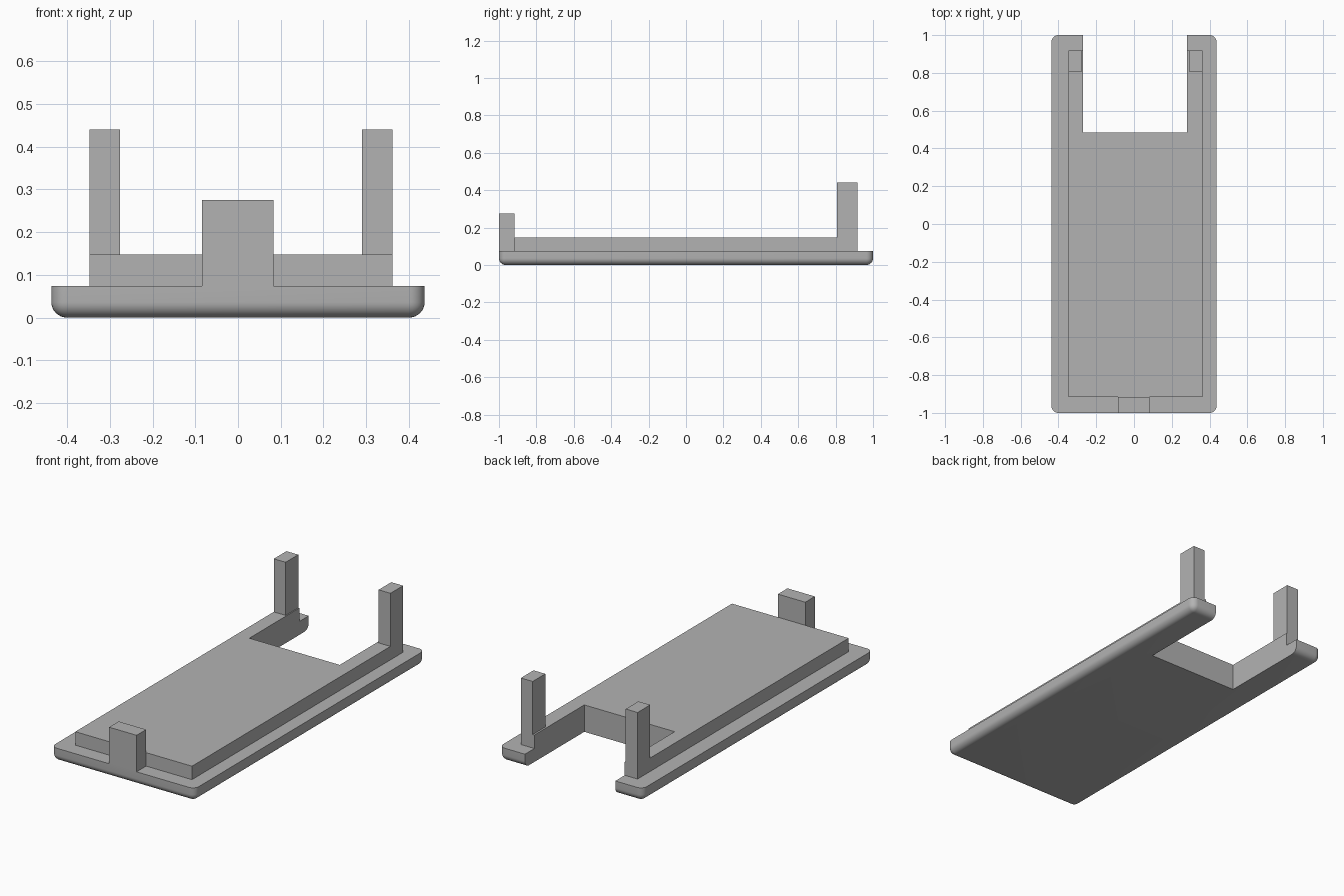
import bpy
import bmesh
from mathutils import Vector

cube = bpy.data.objects.get("Cube")
if cube:
    bpy.data.objects.remove(cube, do_unlink=True)

grey = bpy.data.materials.new("plain grey")
grey.use_nodes = True
colour = (0.45, 0.45, 0.45, 1)
grey.diffuse_color = colour
grey.node_tree.nodes["Principled BSDF"].inputs["Base Color"].default_value = colour

BASE_TOP, SLAB_TOP, POST_TOP, TAB_TOP = 0.074, 0.148, 0.44, 0.275
SLAB_L, SLAB_R, SLAB_FRONT, SLAB_BACK = -0.348, 0.362, -0.917, 0.918
NOTCH_L, NOTCH_R, NOTCH_Y = -0.27, 0.28, 0.484


def block(name, low, high, radius=0):
    """Box between two corners; a radius rounds its sides and underside."""
    low, high = Vector(low), Vector(high)
    bm = bmesh.new()
    bmesh.ops.create_cube(bm, size=1)
    for v in bm.verts:
        v.co = [(a + b) / 2 + c * (b - a) for a, b, c in zip(low, high, v.co)]
    if radius:
        edges = [e for e in bm.edges if min(v.co.z for v in e.verts) < low.z + 1e-5]
        bmesh.ops.bevel(bm, geom=edges, offset=radius, segments=8,
                        profile=0.5, affect='EDGES', clamp_overlap=True)
    mesh = bpy.data.meshes.new(name)
    bm.to_mesh(mesh)
    bm.free()
    mesh.materials.append(grey)
    obj = bpy.data.objects.new(name, mesh)
    bpy.context.collection.objects.link(obj)
    return obj


# Base with rounded underside, and the raised slab on it
base = block("base_plate", (-0.437, -1, 0), (0.437, 1, BASE_TOP), 0.036)
slab = block("raised_slab", (SLAB_L, SLAB_FRONT, BASE_TOP),
             (SLAB_R, SLAB_BACK, SLAB_TOP))

# Rear notch through both plates
cutter = block("notch_cutter", (NOTCH_L, NOTCH_Y, -0.1), (NOTCH_R, 1.1, 0.3))
cutter.hide_render = True
for obj in (base, slab):
    cut = obj.modifiers.new("notch", 'BOOLEAN')
    cut.operation = 'DIFFERENCE'
    cut.solver = 'EXACT'
    cut.object = cutter
    bpy.context.view_layer.objects.active = obj
    bpy.ops.object.modifier_apply(modifier=cut.name)
bpy.data.objects.remove(cutter, do_unlink=True)

# Two rear posts on the prongs
for name, x0, x1 in (("right_post", SLAB_L, -0.276), ("left_post", 0.29, SLAB_R)):
    block(name, (x0, 0.808, SLAB_TOP), (x1, SLAB_BACK, POST_TOP))

# Front upright tab
block("front_tab", (-0.084, -1, BASE_TOP), (0.083, SLAB_FRONT, TAB_TOP))

# Smooth the rounded edges only
bpy.ops.object.select_all(action='DESELECT')
base.select_set(True)
bpy.context.view_layer.objects.active = base
bpy.ops.object.shade_smooth_by_angle(angle=0.6)
